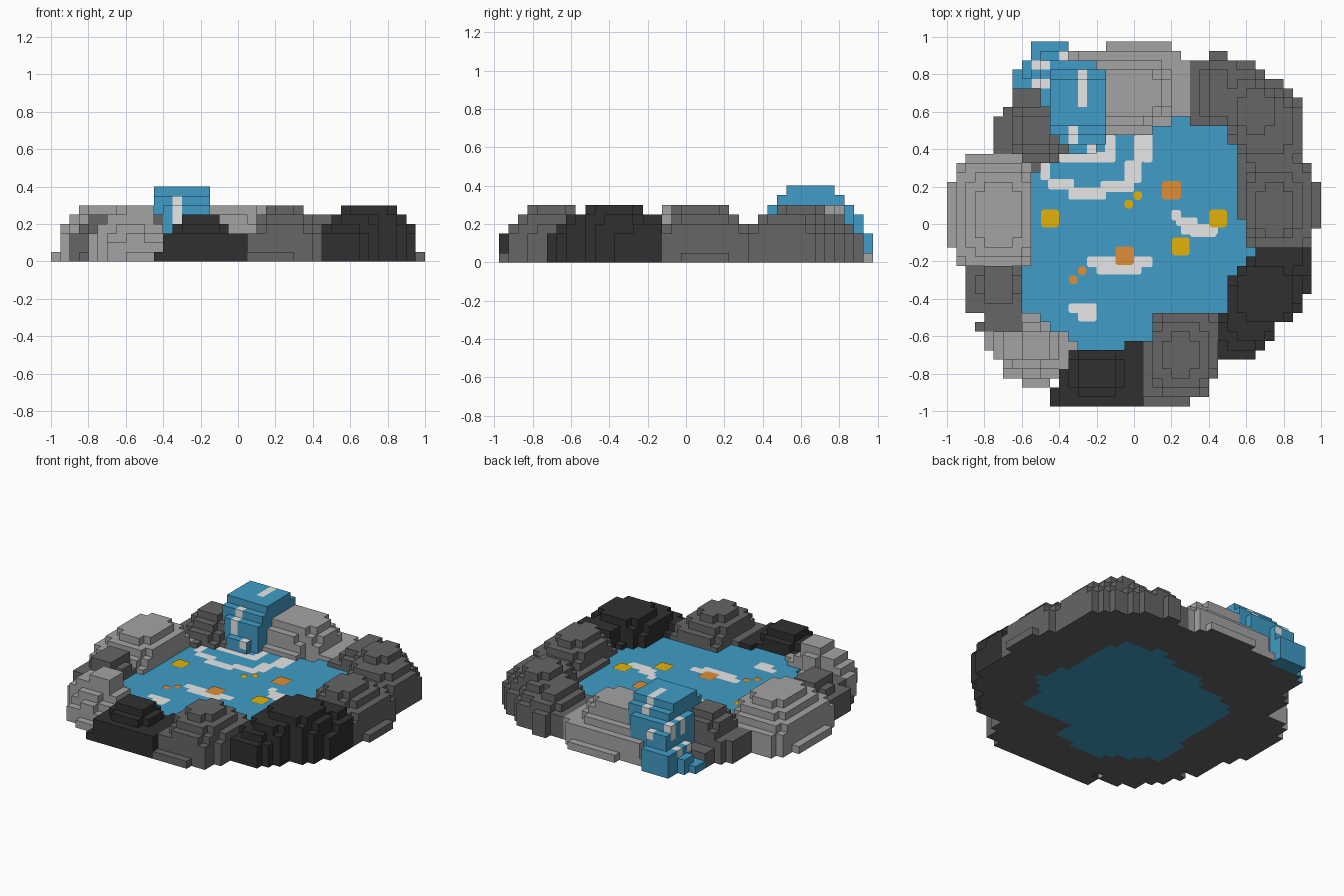
import bpy, bmesh, math

S = 0.05            # block size
Y0 = -0.975         # front edge of the block grid
WATER_Z = 0.12


def material(name, rgb):
    m = bpy.data.materials.new(name)
    m.diffuse_color = (*rgb, 1)
    return m


LIGHT = material("light_stone", (0.37, 0.37, 0.37))
MID = material("mid_stone", (0.132, 0.132, 0.132))
DARK = material("dark_stone", (0.03, 0.03, 0.03))
BLUE = material("water_blue", (0.051, 0.335, 0.57))
FOAM = material("foam_white", (0.80, 0.80, 0.80))
ORANGE = material("orange_leaf", (0.74, 0.27, 0.04))
YELLOW = material("yellow_leaf", (0.76, 0.45, 0.003))

height, owner, parts = {}, {}, {}


def cells(x0, x1, y0, y1):
    for i in range(round(x0 / S), round(x1 / S)):
        for j in range(round((y0 - Y0) / S), round((y1 - Y0) / S)):
            yield i, j


def steps(name, mat, boxes):
    """Stack stepped boxes (x0, x1, y0, y1, top) into the shared block grid."""
    parts[name] = mat
    for x0, x1, y0, y1, top in boxes:
        block = list(cells(x0, x1, y0, y1))
        ilo, ihi = block[0][0], block[-1][0]
        jlo, jhi = block[0][1], block[-1][1]
        soften = mat != BLUE and top > .15 and min(ihi - ilo, jhi - jlo) > 2
        for c in block:
            # stone corners drop by one block
            corner = c[0] in (ilo, ihi) and c[1] in (jlo, jhi)
            z = top - S if soften and corner else top
            if z > height.get(c, 0) + 1e-6:
                height[c], owner[c] = z, name


# Ring of stepped rocks
steps("back_rock", LIGHT, [
    (-.35, .2, .525, .925, .05), (-.15, .2, .525, .975, .05), (-.15, .1, .475, .925, .15),
    (-.3, .3, .575, .875, .15), (-.3, .25, .575, .925, .15), (-.3, .2, .575, .875, .2),
    (-.3, .2, .575, .825, .25), (-.3, .1, .525, .825, .25), (-.3, .15, .575, .825, .3)])
steps("back_right_rock", MID, [
    (.3, .65, .525, .875, .15), (.4, .5, .525, .925, .15), (.35, .6, .525, .875, .2),
    (.4, .7, .525, .825, .2), (.5, .8, .4, .775, .15), (.55, .9, .325, .675, .2),
    (.5, .85, .425, .725, .2), (.5, .7, .475, .775, .25), (.4, .5, .575, .825, .25),
    (.55, .85, .375, .675, .25), (.55, .8, .475, .725, .25), (.55, .75, .475, .725, .3)])
steps("right_rock", MID, [
    (.6, 1, -.025, .225, .05), (.55, .95, .025, .325, .15), (.6, .95, -.125, .325, .2),
    (.6, .9, -.075, .275, .25), (.65, .85, -.075, .225, .3)])
steps("front_right_rock", DARK, [
    (.45, .65, -.725, -.475, .15), (.45, .7, -.675, -.475, .2), (.5, .75, -.625, -.275, .25),
    (.5, .85, -.525, -.275, .25), (.55, .9, -.475, -.225, .25), (.6, .95, -.375, -.175, .15),
    (.65, .95, -.275, -.125, .2), (.6, .9, -.375, -.175, .2), (.65, .9, -.225, -.125, .25),
    (.55, .85, -.525, -.225, .3)])
steps("front_rock", MID, [
    (.05, .3, -.975, -.625, .05), (.05, .4, -.925, -.625, .15), (.1, .45, -.825, -.475, .2),
    (.1, .4, -.925, -.525, .2), (.1, .4, -.875, -.525, .25), (.15, .35, -.825, -.575, .3)])
steps("front_left_rock", DARK, [
    (-.45, .05, -.975, -.875, .05), (-.4, .05, -.975, -.775, .15), (-.35, .05, -.925, -.675, .15),
    (-.05, .05, -.925, -.625, .15), (-.35, -.05, -.925, -.675, .2), (-.3, -.1, -.875, -.725, .25)])
steps("left_front_rock", LIGHT, [
    (-.6, -.45, -.875, -.525, .05), (-.7, -.4, -.825, -.575, .1), (-.75, -.4, -.725, -.575, .2),
    (-.8, -.35, -.675, -.575, .15), (-.4, -.3, -.675, -.625, .15), (-.45, -.35, -.775, -.575, .15),
    (-.6, -.5, -.825, -.475, .15), (-.7, -.45, -.775, -.575, .2), (-.7, -.45, -.725, -.575, .25),
    (-.6, -.5, -.725, -.525, .25), (-.6, -.45, -.725, -.575, .3)])
steps("left_small_rock", MID, [
    (-.85, -.6, -.575, -.525, .05), (-.8, -.6, -.575, -.225, .15), (-.9, -.6, -.475, -.225, .15),
    (-.85, -.6, -.425, -.225, .2), (-.8, -.65, -.425, -.225, .25)])
steps("left_rock", LIGHT, [
    (-1, -.55, -.125, .225, .05), (-.95, -.55, -.225, .325, .2), (-.9, -.6, -.225, .375, .15),
    (-.9, -.55, -.175, .275, .25), (-.85, -.6, -.125, .225, .3)])
steps("back_left_rock", MID, [
    (-.75, -.4, .375, .575, .15), (-.7, -.35, .375, .625, .15), (-.65, -.45, .325, .725, .1),
    (-.65, -.5, .275, .625, .15), (-.65, -.4, .325, .625, .2), (-.65, -.4, .375, .625, .25),
    (-.6, -.45, .425, .575, .3)])

# Stepped waterfall pouring over the back rocks
steps("waterfall", BLUE, [
    (-.65, -.5, .725, .825, .05), (-.6, -.4, .775, .875, .1), (-.55, -.35, .725, .975, .15),
    (-.5, -.35, .725, .925, .25), (-.5, -.2, .625, .875, .3), (-.4, -.15, .425, .775, .3),
    (-.35, -.2, .375, .775, .2), (-.45, -.15, .475, .825, .35), (-.45, -.15, .525, .775, .4)])

# Pond fills every open block inside the ring
parts["pond_water"] = BLUE
for c in cells(-.8, .8, -.825, .825):
    x, y = (c[0] + .5) * S, Y0 + (c[1] + .5) * S
    if c not in height and math.hypot(x, y) < .78:
        height[c], owner[c] = WATER_Z, "pond_water"

# Foam streaks on the waterfall
fall_foam = set()
for r in [(-.3, -.25, .625, .825), (-.55, -.45, .825, .875), (-.55, -.45, .725, .775),
          (-.4, -.35, .875, .925), (-.35, -.3, .425, .525), (-.25, -.2, .375, .425)]:
    fall_foam.update(cells(*r))


def build_blocks(name, mat):
    """Mesh the exposed faces of every block column owned by one part."""
    bm = bmesh.new()

    def face(pts, slot):
        f = bm.faces.new([bm.verts.new(p) for p in pts])
        f.material_index = slot

    for (i, j), own in owner.items():
        if own != name:
            continue
        h = height[i, j]
        x0, x1, y0, y1 = i * S, (i + 1) * S, Y0 + j * S, Y0 + (j + 1) * S
        slot = 2 if name == "waterfall" and (i, j) in fall_foam else 0
        # the underside is mid stone, except for the water
        wet = name == "pond_water" or (name == "waterfall" and y0 > .85)
        face([(x0, y0, h), (x1, y0, h), (x1, y1, h), (x0, y1, h)], slot)
        face([(x0, y1, 0), (x1, y1, 0), (x1, y0, 0), (x0, y0, 0)], 0 if wet else 1)
        for n, a, b in [((i, j - 1), (x0, y0), (x1, y0)), ((i + 1, j), (x1, y0), (x1, y1)),
                        ((i, j + 1), (x1, y1), (x0, y1)), ((i - 1, j), (x0, y1), (x0, y0))]:
            low = height.get(n, 0)
            if low < h - 1e-6:
                # foam covers only the upper part of a drop, and no right-hand sides
                side = 0 if n[0] > i else slot
                split = max(low, h - (.1 if h > .25 else .05)) if side else low
                face([(*a, split), (*b, split), (*b, h), (*a, h)], side)
                if split > low + 1e-6:
                    face([(*a, low), (*b, low), (*b, split), (*a, split)], 0)
    bmesh.ops.remove_doubles(bm, verts=bm.verts, dist=1e-5)
    me = bpy.data.meshes.new(name)
    bm.to_mesh(me)
    bm.free()
    for m in (mat, MID, FOAM):
        me.materials.append(m)
    bpy.context.collection.objects.link(bpy.data.objects.new(name, me))


for part, mat in parts.items():
    build_blocks(part, mat)


def plates(name, mat, rects, thick, cut):
    """Thin corner-cut plates floating on the pond."""
    bm = bmesh.new()
    for x0, x1, y0, y1 in rects:
        ring = [(x0 + cut, y0), (x1 - cut, y0), (x1, y0 + cut), (x1, y1 - cut),
                (x1 - cut, y1), (x0 + cut, y1), (x0, y1 - cut), (x0, y0 + cut)]
        bm.faces.new([bm.verts.new((x, y, WATER_Z + thick)) for x, y in ring])
    me = bpy.data.meshes.new(name)
    bm.to_mesh(me)
    bm.free()
    me.materials.append(mat)
    bpy.context.collection.objects.link(bpy.data.objects.new(name, me))


def squares(spots):
    return [(x - r, x + r, y - r, y + r) for x, y, r in spots]


# Foam on the pond
plates("pond_foam", FOAM, [
    (-.5, -.45, .235, .33), (-.46, -.32, .185, .24), (-.35, -.15, .13, .195), (-.18, 0, .17, .23),
    (-.05, .04, .22, .34), (0, .05, .33, .475), (.045, .1, .33, .53), (-.4, -.1, .33, .385),
    (-.155, -.1, .37, .475), (-.25, .1, -.23, -.175), (-.2, .04, -.27, -.22),
    (-.35, -.2, -.475, -.425), (-.3, -.2, -.52, -.46), (.2, .25, .02, .075),
    (.225, .34, -.01, .035), (.25, .45, -.055, 0), (.3, .44, -.07, -.03)], .002, .008)
# Floating leaves
plates("yellow_leaves", YELLOW, squares([
    (-.45, .03, .048), (.45, .03, .048), (.25, -.12, .048), (.02, .152, .023),
    (-.028, .105, .023)]), .004, .012)
plates("orange_leaves", ORANGE, squares([
    (.2, .18, .05), (-.05, -.17, .05), (-.277, -.25, .023), (-.325, -.298, .023)]), .004, .012)
